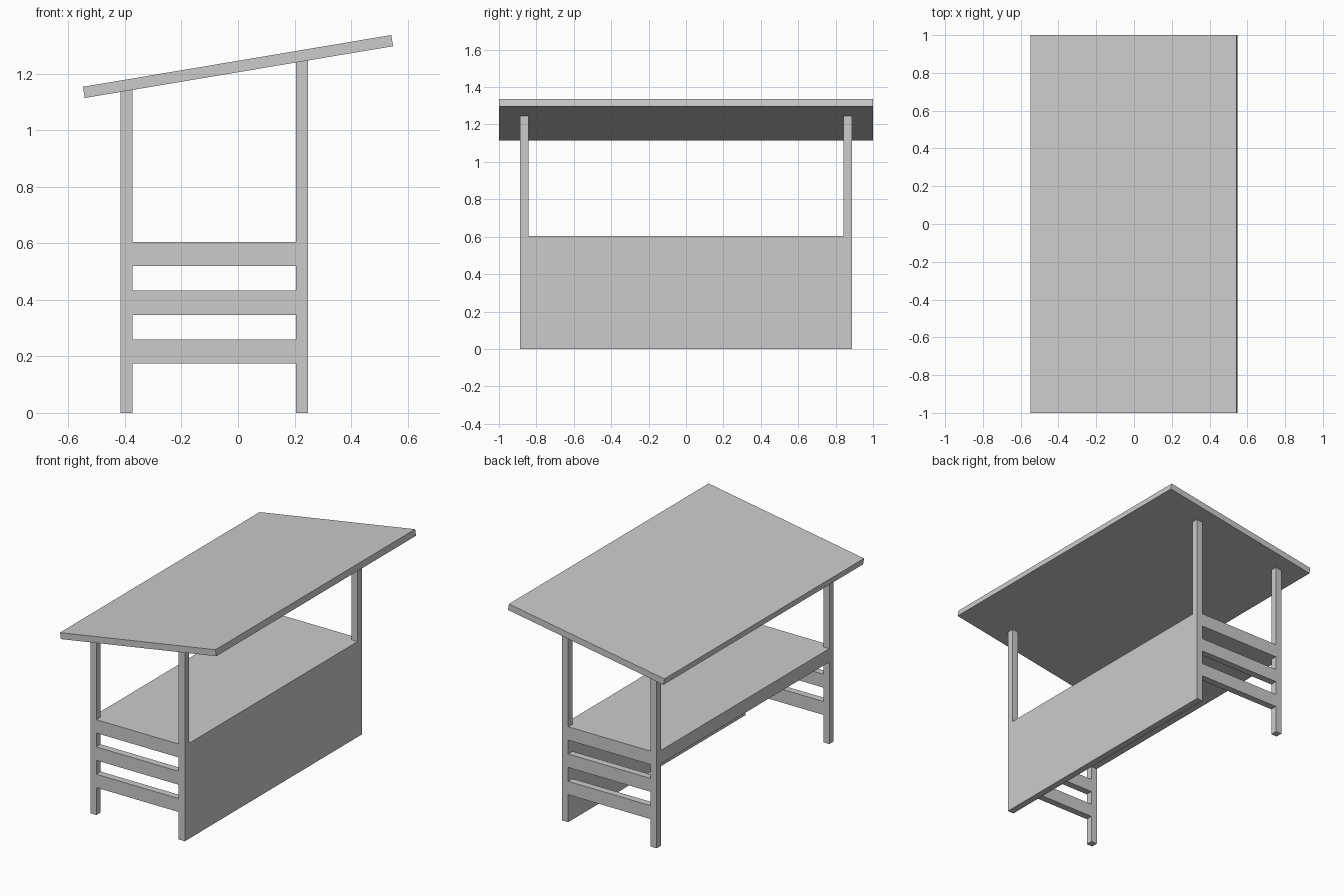
import bpy, bmesh, math

if "Cube" in bpy.data.objects:
    bpy.data.objects.remove(bpy.data.objects["Cube"])

SLOPE = math.radians(9.53)
ROOF_Z, ROOF_T, ROOF_L = 1.225, 0.04, 1.106
BACK = (-0.415, -0.373)
FRONT = (0.205, 0.248)
Y_IN, Y_OUT = 0.843, 0.887
TOP_Z, TOP_BOTTOM = 0.605, 0.52


def underside(x):
    return ROOF_Z - ROOF_T / 2 / math.cos(SLOPE) + x * math.tan(SLOPE)


def block(name, xs, ys, zs, top=None):
    """Box between limits; top(x) optionally gives a sloping upper face."""
    bm = bmesh.new()
    bmesh.ops.create_cube(bm, size=1)
    for v in bm.verts:
        up = v.co.z > 0
        x, y = xs[v.co.x > 0], ys[v.co.y > 0]
        v.co = (x, y, top(x) if up and top else zs[up])
    mesh = bpy.data.meshes.new(name)
    bm.to_mesh(mesh)
    bm.free()
    obj = bpy.data.objects.new(name, mesh)
    bpy.context.collection.objects.link(obj)
    return obj


# Sloping roof board
roof = block("roof", (-ROOF_L / 2, ROOF_L / 2), (-1, 1), (-ROOF_T / 2, ROOF_T / 2))
roof.location.z = ROOF_Z
roof.rotation_euler.y = -SLOPE

# Posts and side rails at both ends
for side, ys in (("left", (-Y_OUT, -Y_IN)), ("right", (Y_IN, Y_OUT))):
    block(side + "_back_post", BACK, ys, (0, 1), underside)
    block(side + "_front_post", FRONT, ys, (0, 1), underside)
    for i, z in enumerate((0.174, 0.347, TOP_BOTTOM)):
        block(f"{side}_rail_{i + 1}", (BACK[1], FRONT[0]), ys, (z, z + 0.085))

# Counter slab, flush with the back posts
block("counter", (BACK[0], FRONT[0]), (-Y_IN, Y_IN), (TOP_BOTTOM, TOP_Z))

# Front panel between the front posts
block("front_panel", FRONT, (-Y_IN, Y_IN), (0, TOP_Z))
